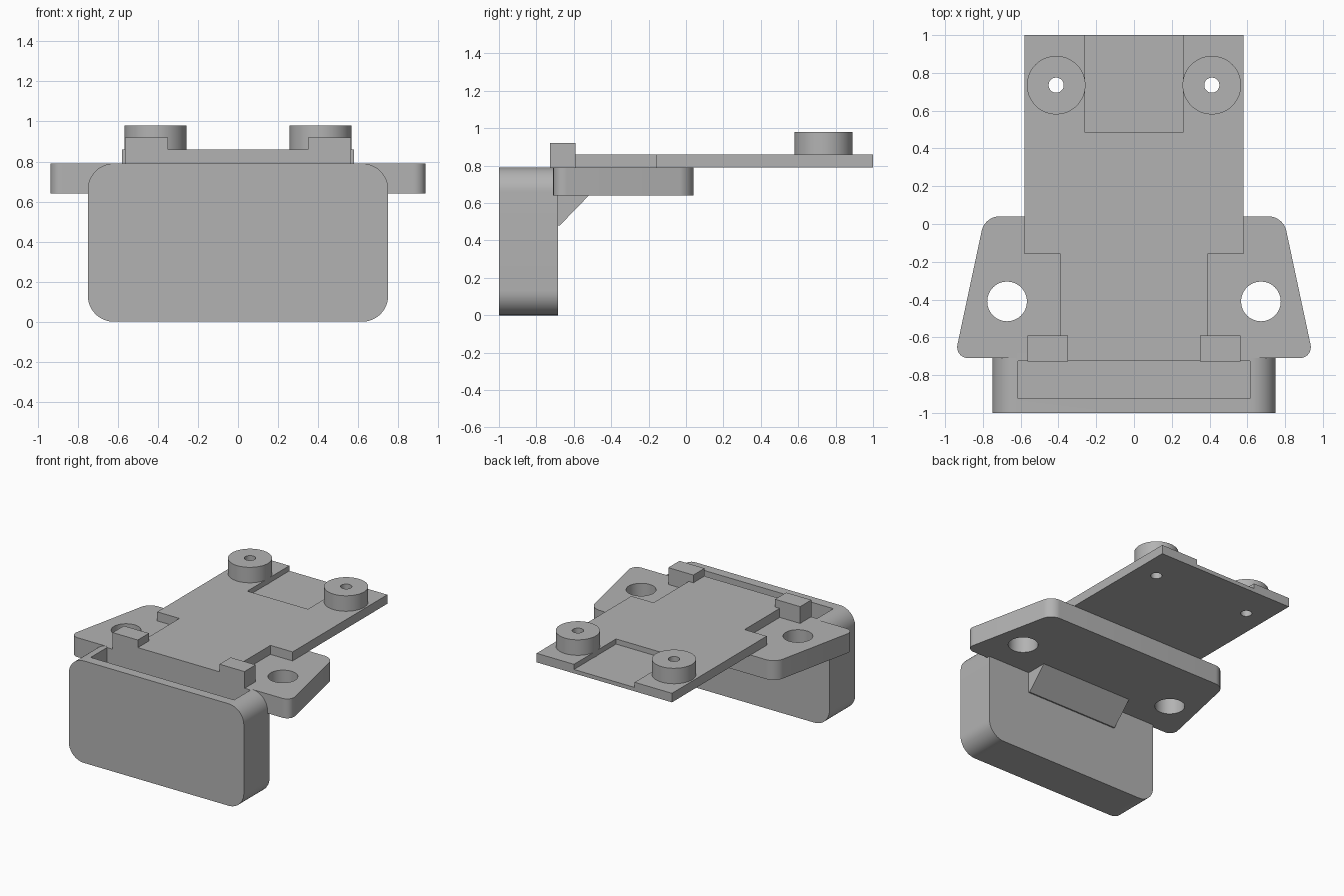
import bpy
import bmesh
import math
from mathutils import Vector

cube = bpy.data.objects.get("Cube")
if cube:
    bpy.data.objects.remove(cube, do_unlink=True)

grey = bpy.data.materials.new("matte grey")
grey.use_nodes = True
grey.diffuse_color = (0.45, 0.45, 0.45, 1)
grey.node_tree.nodes["Principled BSDF"].inputs["Base Color"].default_value = (0.45, 0.45, 0.45, 1)


def prism(name, outline, axis, low, high, radius=0):
    """Extrude a 2D outline along an axis, optionally rounding its corners."""
    place = {"x": lambda a, b: (low, a, b),
             "y": lambda a, b: (a, low, b),
             "z": lambda a, b: (a, b, low)}[axis]
    index = "xyz".index(axis)
    shift = Vector((0, 0, 0))
    shift[index] = high - low
    bm = bmesh.new()
    base = bm.faces.new([bm.verts.new(place(a, b)) for a, b in outline])
    new = bmesh.ops.extrude_face_region(bm, geom=[base])["geom"]
    bmesh.ops.translate(bm, vec=shift, verts=[v for v in new if isinstance(v, bmesh.types.BMVert)])
    if radius:
        corners = [e for e in bm.edges
                   if abs(e.verts[0].co[index] - e.verts[1].co[index]) > 1e-4]
        bmesh.ops.bevel(bm, geom=corners, offset=radius, offset_type="OFFSET",
                        segments=12, profile=0.5, affect="EDGES")
    bmesh.ops.recalc_face_normals(bm, faces=bm.faces)
    mesh = bpy.data.meshes.new(name)
    bm.to_mesh(mesh)
    bm.free()
    mesh.materials.append(grey)
    obj = bpy.data.objects.new(name, mesh)
    bpy.context.collection.objects.link(obj)
    return obj


def rect(a0, a1, b0, b1):
    return [(a0, b0), (a1, b0), (a1, b1), (a0, b1)]


def disc(x, y, r):
    steps = 48
    return [(x + r * math.cos(math.tau * i / steps), y + r * math.sin(math.tau * i / steps))
            for i in range(steps)]


def mirrored(half):
    """Close a right-hand outline with its mirror image."""
    return half + [(-x, y) for x, y in reversed(half)]


def activate(obj):
    bpy.ops.object.select_all(action="DESELECT")
    obj.select_set(True)
    bpy.context.view_layer.objects.active = obj


def cut(obj, cutter):
    """Subtract the cutter and discard it."""
    cutter.hide_render = True
    mod = obj.modifiers.new("cut", "BOOLEAN")
    mod.operation = "DIFFERENCE"
    mod.solver = "EXACT"
    mod.object = cutter
    activate(obj)
    bpy.ops.object.modifier_apply(modifier=mod.name)
    bpy.data.objects.remove(cutter, do_unlink=True)


TOP = 0.79     # top of the block and flange
DECK = 0.86    # top of the plate

# Rounded front block with a pocket open at the top
block = prism("front_block", rect(-0.75, 0.75, 0, TOP), "y", -1, -0.685, 0.13)
cut(block, prism("pocket_cutter", rect(-0.615, 0.615, -0.925, -0.725), "z", 0.12, 1))

# Tapered mounting flange
flange = prism("mounting_flange", mirrored([(0.95, -0.71), (0.79, 0.04)]),
               "z", 0.64, TOP, 0.075)

# Stepped top plate with a shallow recess at the rear
plate = prism("top_plate", mirrored([(0.39, -0.725), (0.39, -0.16), (0.58, -0.16), (0.58, 1)]),
              "z", TOP, DECK)
cut(plate, prism("recess_cutter", rect(-0.26, 0.26, 0.485, 1.1), "z", 0.82, 1))

parts = [block, flange, plate]

# Paired bosses, tabs and drilled holes
for side, s in (("left", 1), ("right", -1)):
    cut(flange, prism("bolt_hole_cutter", disc(s * 0.672, -0.41, 0.105), "z", 0.5, 1))
    boss = prism(side + "_boss", disc(s * 0.412, 0.735, 0.155), "z", DECK - 0.04, 0.98)
    for target in (plate, boss):
        cut(target, prism("screw_hole_cutter", disc(s * 0.412, 0.735, 0.04), "z", 0.5, 1.2))
    x0, x1 = sorted((s * 0.35, s * 0.565))
    tab = prism(side + "_tab", rect(x0, x1, -0.727, -0.59), "z", TOP - 0.01, 0.92)
    parts += [boss, tab]

# Sloped gusset bracing the block to the flange
parts.append(prism("gusset", [(-0.69, 0.48), (-0.675, 0.48), (-0.515, 0.645), (-0.69, 0.645)],
                   "x", -0.39, 0.39))

for part in parts:
    activate(part)
    bpy.ops.object.shade_smooth_by_angle(angle=math.radians(30))
